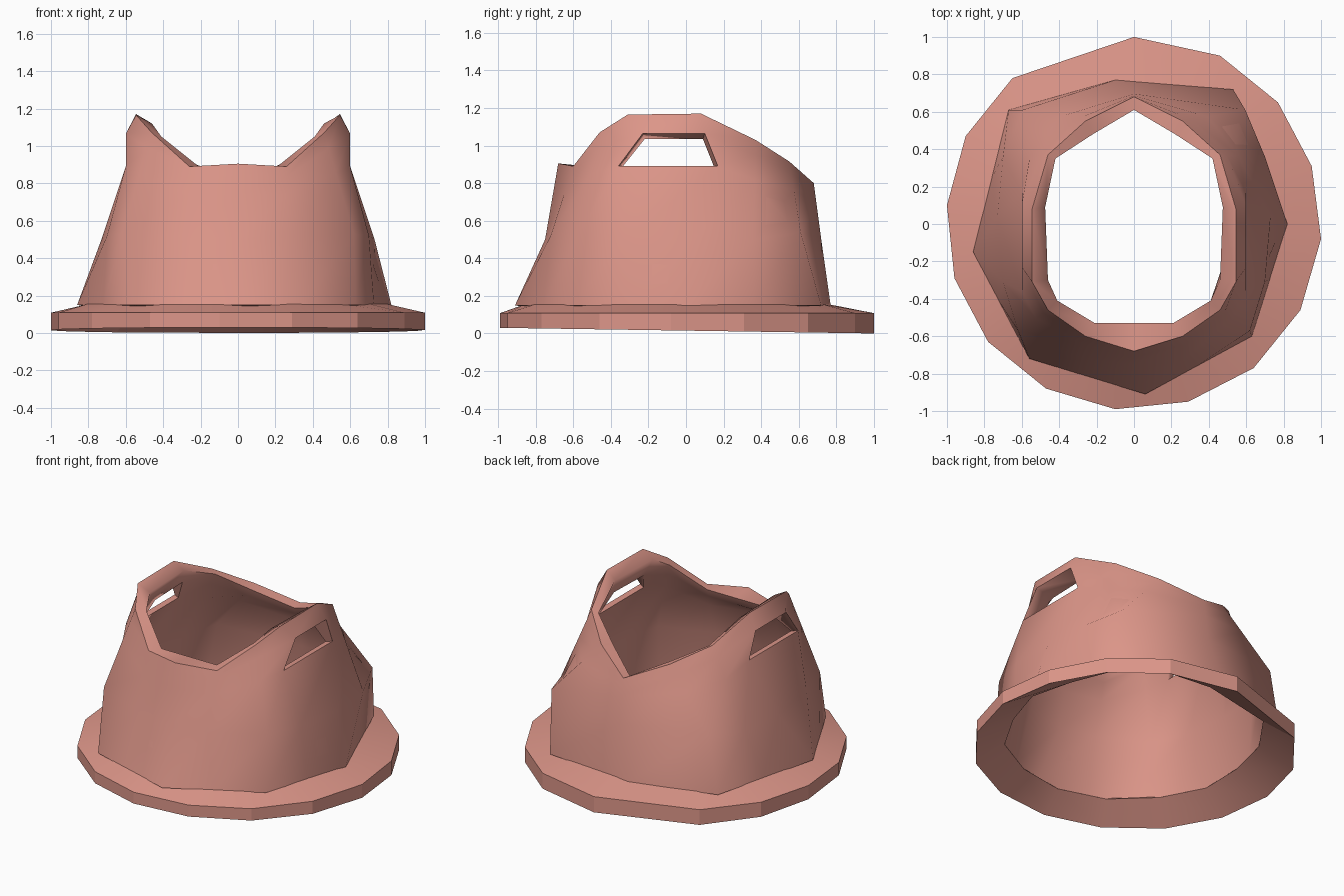
import bpy, bmesh, math
from mathutils import Vector

if "Cube" in bpy.data.objects:
    bpy.data.objects.remove(bpy.data.objects["Cube"])

clay = bpy.data.materials.new("salmon clay")
clay.diffuse_color = (0.72, 0.305, 0.25, 1)
clay.use_nodes = True
clay.node_tree.nodes["Principled BSDF"].inputs["Base Color"].default_value = clay.diffuse_color

# Irregular outlines, counted around the part
FOOT = [(.06, -.91), (.63, -.6), (.82, 0), (.53, .72), (-.1, .77), (-.67, .61), (-.86, -.15), (-.56, -.72)]
FLANGE = [(0, 1), (.46, .9), (.77, .65), (.95, .31), (1, -.08), (.89, -.46), (.64, -.77), (.29, -.95),
          (-.1, -.99), (-.47, -.88), (-.78, -.63), (-.96, -.29), (-1, .1), (-.9, .47), (-.65, .78)]

# Half of the rim: (foot angle right, left), mid-height point, outer rim, inner rim
RIM = [((-86.2, 0), (0, -.75, .5), (0, -.68, .905), (0, -.53, .89)),
       ((-66, -70), (.27, -.72, .52), (.26, -.6, .89), (.21, -.53, .89)),
       ((-43.6, -52.1), (.62, -.57, .53), (.46, -.46, 1.07), (.41, -.41, 1.05)),
       ((-22, -30), (.70, -.31, .52), (.545, -.31, 1.165), (.46, -.3, 1.12)),
       ((0, -9.9), (.73, .04, .5), (.545, .08, 1.17), (.475, .09, 1.12)),
       ((28, 18), (.70, .36, .5), (.46, .37, 1.03), (.42, .35, 1.01)),
       ((53.6, 42.3), (.595, .61, .54), (.26, .55, .915), (.22, .48, .9)),
       ((97.4, 0), (0, .72, .5), (0, .68, .8), (0, .61, .79))]
# Handle hole in columns 3 and 4: outer bottom, outer top, inner top, inner bottom
HOLE = {3: [(.6, -.36, .89), (.6, -.23, 1.065), (.475, -.22, 1.035), (.56, -.34, .885)],
        4: [(.6, .17, .89), (.6, .1, 1.065), (.485, .09, 1.035), (.56, .15, .885)]}


def foot_point(angle):
    """Point where a ray from the centre meets the foot outline."""
    d = Vector((math.cos(angle), math.sin(angle)))
    for i, a in enumerate(FOOT):
        a, b = Vector(a), Vector(FOOT[(i + 1) % len(FOOT)])
        e = b - a
        den = d.x * e.y - d.y * e.x
        if abs(den) < 1e-9:
            continue
        r = (a.x * e.y - a.y * e.x) / den
        u = (a.x * d.y - a.y * d.x) / den
        if r > 0 and -1e-6 <= u <= 1 + 1e-6:
            return d * r


def finish(name, bm, angle):
    bmesh.ops.recalc_face_normals(bm, faces=bm.faces)
    mesh = bpy.data.meshes.new(name)
    bm.to_mesh(mesh)
    bm.free()
    mesh.materials.append(clay)
    ob = bpy.data.objects.new(name, mesh)
    bpy.context.collection.objects.link(ob)
    bpy.ops.object.select_all(action='DESELECT')
    ob.select_set(True)
    bpy.context.view_layer.objects.active = ob
    bpy.ops.object.shade_smooth_by_angle(angle=math.radians(angle))


def shrink(p, k, dz=0):
    return Vector((p.x * k, p.y * k, p.z + dz))


def column(i, side):
    """Closed wall section: up the outside, over the rim, down the inside."""
    angles, *points = RIM[i]
    mid, outer, inner = (Vector((p[0] * side, p[1], p[2])) for p in points)
    f = foot_point(math.radians(angles[0] if side > 0 else 180 - angles[1]))
    base = Vector((f.x, f.y, .15))
    ibase, imid = shrink(base, .97, -.005), shrink(mid, .96)
    if i in HOLE:
        hb, ht, iht, ihb = (Vector((p[0] * side, p[1], p[2])) for p in HOLE[i])
    else:
        hb, ht = mid.lerp(outer, .6), mid.lerp(outer, .85)
        ihb, iht = shrink(hb, .95), imid.lerp(inner, .85)
    return [base, mid, hb, ht, outer, inner, iht, ihb, imid, ibase]


# Body: hollow wall with a dipped rim and a handle hole on each side
n = len(RIM)
order = [(i, 1) for i in range(n)] + [(i, -1) for i in range(n - 2, 0, -1)]
bm = bmesh.new()
cols = [[bm.verts.new(p) for p in column(*o)] for o in order]
for k, c in enumerate(cols):
    d = cols[(k + 1) % len(cols)]
    hole = {order[k][0], order[(k + 1) % len(cols)][0]} == {3, 4}
    for r in range(10):
        s = (r + 1) % 10
        if not (hole and r in (2, 6)):
            bm.faces.new((c[r], d[r], d[s], c[s]))
    if hole:  # line the hole from outside to inside
        bm.faces.new((c[2], d[2], d[7], c[7]))
        bm.faces.new((c[3], d[3], d[6], c[6]))
        for e in (c, d):
            bm.faces.new((e[2], e[3], e[6], e[7]))
finish("body_with_handles", bm, 68)

# Flange: slightly tilted ring with a hollow, conical underside
bm = bmesh.new()
rings = []
for x, y in FLANGE:
    f = foot_point(math.atan2(y, x)) * .985
    low = .015 * (1 - y)
    rings.append([bm.verts.new(p) for p in
                  ((x, y, low), (x, y, .108), (f.x, f.y, .157), (f.x * .985, f.y * .985, .145))])
for k, c in enumerate(rings):
    d = rings[(k + 1) % len(rings)]
    for r in range(4):
        s = (r + 1) % 4
        bm.faces.new((c[r], d[r], d[s], c[s]))
finish("flange", bm, 20)
